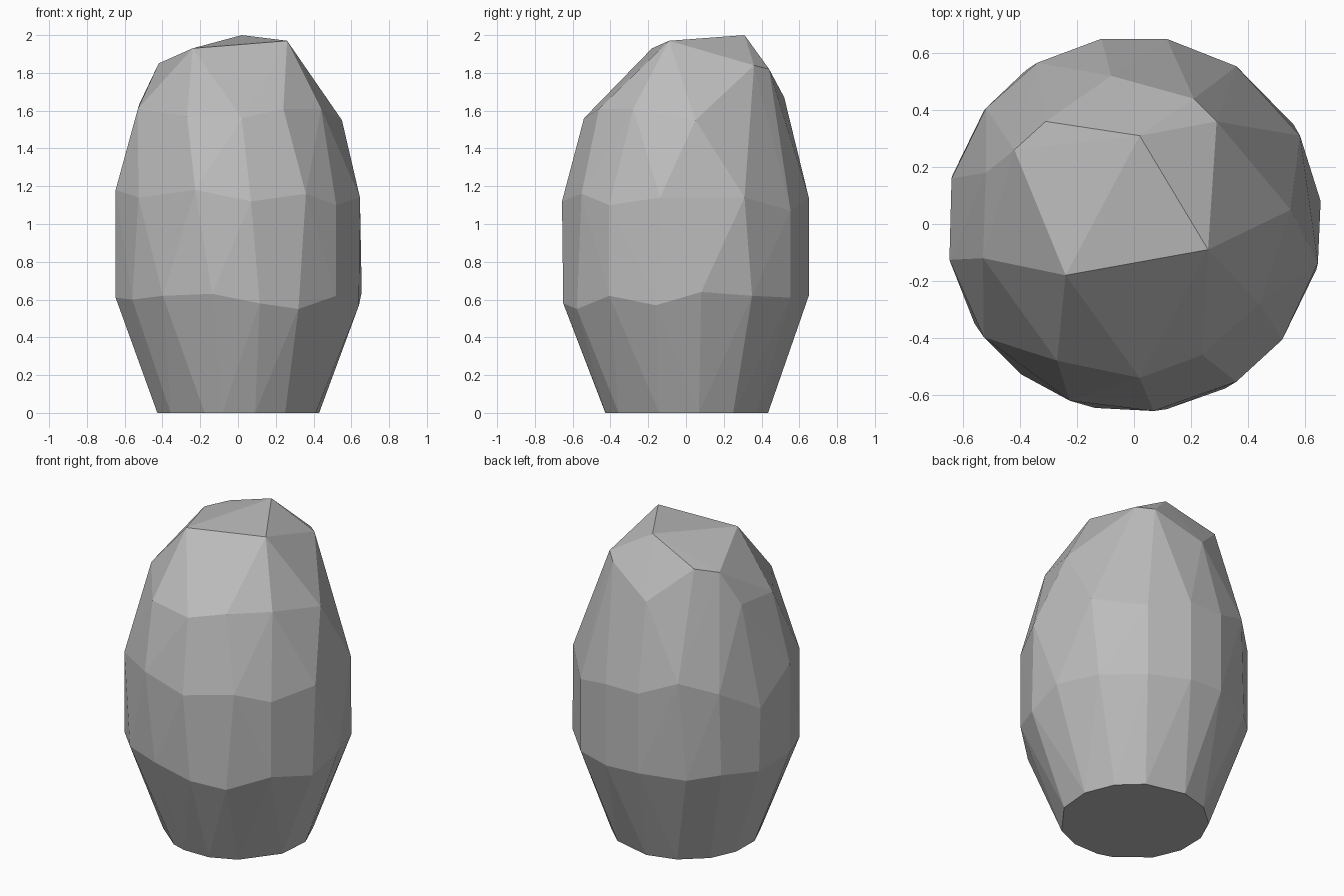
import bpy
import bmesh
from math import cos, sin, radians

# Remove only the default cube
default_cube = bpy.data.objects.get("Cube")
if default_cube:
    bpy.data.objects.remove(default_cube, do_unlink=True)


def make_material(name, color):
    """Create a plain flat-coloured material."""
    material = bpy.data.materials.new(name)
    material.use_nodes = True
    material.diffuse_color = color
    shader = material.node_tree.nodes["Principled BSDF"]
    shader.inputs["Base Color"].default_value = color
    shader.inputs["Roughness"].default_value = 0.9
    return material


def ring(radius, angles, heights):
    """Place points round the vertical axis, one height per angle."""
    return [
        (radius * cos(radians(angle)), radius * sin(radians(angle)), height)
        for angle, height in zip(angles, heights)
    ]


def hull_object(name, points, material):
    """Wrap a faceted, flat-shaded stone around the given points."""
    bm = bmesh.new()
    for point in points:
        bm.verts.new(point)
    result = bmesh.ops.convex_hull(bm, input=bm.verts[:])

    # Discard any point that ended up inside the stone
    loose = [vert for vert in bm.verts if not vert.link_faces]
    bmesh.ops.delete(bm, geom=loose, context="VERTS")

    # Merge the coplanar triangles of the flat base
    bmesh.ops.dissolve_limit(
        bm, angle_limit=radians(1), verts=bm.verts[:], edges=bm.edges[:]
    )
    bmesh.ops.recalc_face_normals(bm, faces=bm.faces[:])

    mesh = bpy.data.meshes.new(name)
    bm.to_mesh(mesh)
    bm.free()
    mesh.materials.append(material)
    stone = bpy.data.objects.new(name, mesh)
    bpy.context.collection.objects.link(stone)
    return stone


# Flat base standing on the ground
base_angles = [9, 35, 59, 93, 118, 144, 167, 191, 215, 246, 259, 282, 305, 341]
base = ring(0.435, base_angles, [0] * len(base_angles))

# Lower belt, where the tapering foot meets the steep sides
lower_angles = [7, 32, 57, 80, 100, 125, 143, 165,
                191, 212, 233, 258, 280, 299, 322, 346]
lower_heights = [.64, .62, .61, .62, .63, .61, .63, .6,
                 .61, .6, .62, .63, .58, .55, .62, .57]
lower_belt = ring(0.66, lower_angles, lower_heights)

# Upper belt, where the sides start leaning inwards
upper_angles = [28, 57, 80, 100, 121, 142, 166,
                191, 217, 250, 276, 303, 322, 348]
upper_heights = [1.14, 1.07, 1.14, 1.14, 1.23, 1.15, 1,
                 1.18, 1.14, 1.18, 1.12, 1.16, 1.1, 1.14]
upper_belt = ring(0.66, upper_angles, upper_heights)

# Irregular shoulder corners
shoulder = [
    (-.27, -.48, 1.57), (.02, -.54, 1.56), (.24, -.46, 1.61),
    (.44, -.28, 1.61), (.55, .05, 1.55), (-.08, .52, 1.67),
    (-.52, .18, 1.64), (-.53, -.12, 1.61),
]

# Slanted crown corners
crown = [
    (.29, .36, 1.84), (.21, .44, 1.82), (-.31, .36, 1.88),
    (-.42, .26, 1.85), (-.24, -.18, 1.93), (.26, -.09, 1.97),
    (.02, .31, 2),
]

stone_grey = make_material("stone grey", (0.5, 0.5, 0.5, 1))
hull_object("boulder", base + lower_belt + upper_belt + shoulder + crown, stone_grey)
